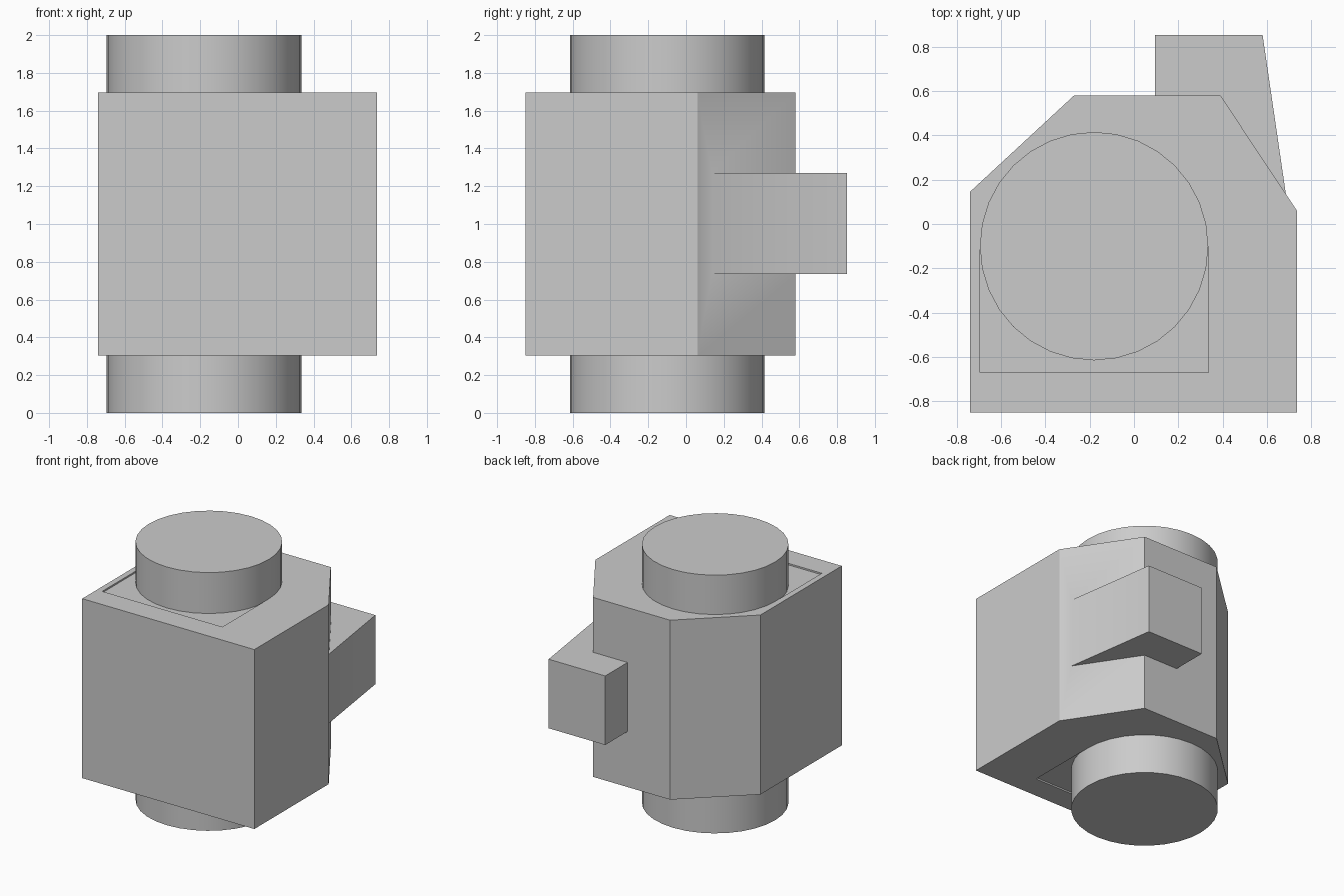
import bpy, bmesh, math

cube = bpy.data.objects.get("Cube")
if cube:
    bpy.data.objects.remove(cube, do_unlink=True)

GREY = (0.6, 0.6, 0.6, 1)
mat = bpy.data.materials.new("plain grey")
mat.use_nodes = True
mat.diffuse_color = GREY
mat.node_tree.nodes["Principled BSDF"].inputs["Base Color"].default_value = GREY

CX, CY, R = -0.18, -0.10, 0.515     # boss axis and radius
LOW, HIGH = 0.305, 1.695            # body bottom and top
DEPTH = 0.012                       # pocket depth


def prism(name, outline, z0, z1):
    """Extrude an outline in the xy plane from z0 up to z1."""
    bm = bmesh.new()
    face = bm.faces.new([bm.verts.new((x, y, z0)) for x, y in outline])
    ext = bmesh.ops.extrude_face_region(bm, geom=[face])["geom"]
    top = [v for v in ext if isinstance(v, bmesh.types.BMVert)]
    bmesh.ops.translate(bm, verts=top, vec=(0, 0, z1 - z0))
    bmesh.ops.recalc_face_normals(bm, faces=bm.faces)
    mesh = bpy.data.meshes.new(name)
    bm.to_mesh(mesh)
    bm.free()
    mesh.materials.append(mat)
    obj = bpy.data.objects.new(name, mesh)
    bpy.context.collection.objects.link(obj)
    return obj


def combine(target, other, operation):
    """Apply a boolean and remove the helper."""
    bpy.context.view_layer.objects.active = target
    mod = target.modifiers.new("cut", 'BOOLEAN')
    mod.operation, mod.object, mod.solver = operation, other, 'EXACT'
    bpy.ops.object.modifier_apply(modifier=mod.name)
    bpy.data.objects.remove(other, do_unlink=True)


def smooth(obj):
    bpy.ops.object.select_all(action='DESELECT')
    obj.select_set(True)
    bpy.context.view_layer.objects.active = obj
    bpy.ops.object.shade_smooth_by_angle(angle=math.radians(30))


def arc(count, sweep):
    return [(CX + R * math.cos(sweep * i / count), CY + R * math.sin(sweep * i / count))
            for i in range(count + 1)]


# Body with chamfered rear corners, and the side lug merged into it
body = prism("body", [(-0.74, -0.85), (0.735, -0.85), (0.735, 0.06), (0.39, 0.58),
                      (-0.27, 0.58), (-0.74, 0.145)], LOW, HIGH)
lug = prism("lug", [(0.095, 0.1), (0.685, 0.135), (0.58, 0.853), (0.095, 0.853)], 0.735, 1.27)
combine(body, lug, 'UNION')

# Shallow arch-shaped pockets in the top and bottom
pocket = arc(16, math.pi) + [(CX - R, -0.67), (CX + R, -0.67)]
for z0, z1 in ((HIGH - DEPTH, HIGH + 0.1), (LOW - 0.1, LOW + DEPTH)):
    combine(body, prism("pocket_cutter", pocket, z0, z1), 'DIFFERENCE')
smooth(body)

# Round bosses above and below
for name, z0, z1 in (("top_boss", HIGH - DEPTH, 2), ("bottom_boss", 0, LOW + DEPTH)):
    smooth(prism(name, arc(32, math.tau)[:-1], z0, z1))
